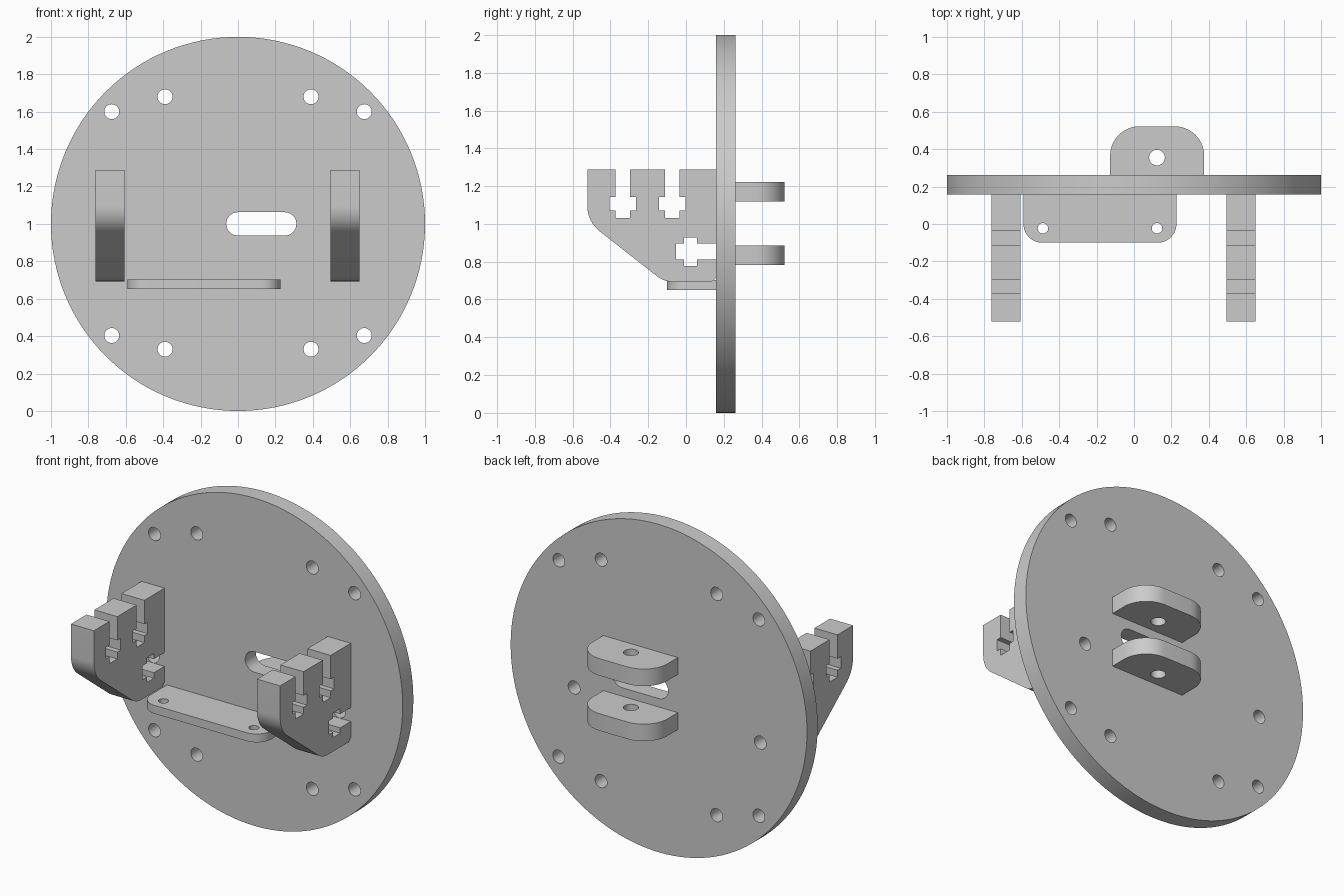
import bpy, bmesh, math
from mathutils import Matrix, Vector

cube = bpy.data.objects.get("Cube")
if cube:
    bpy.data.objects.remove(cube, do_unlink=True)

grey = bpy.data.materials.new("plain grey")
grey.use_nodes = True
grey.diffuse_color = (0.6, 0.6, 0.6, 1)
grey.node_tree.nodes["Principled BSDF"].inputs["Base Color"].default_value = (0.6, 0.6, 0.6, 1)

# Each plane maps profile axes (u, v) and thickness w to world axes
PLANES = {
    "xz": Matrix(((1, 0, 0), (0, 0, -1), (0, 1, 0))),
    "yz": Matrix(((0, 0, 1), (1, 0, 0), (0, 1, 0))),
    "xy": Matrix.Identity(3),
}


def circle(u, v, r, n=32):
    return [(u + r * math.cos(math.tau * i / n), v + r * math.sin(math.tau * i / n)) for i in range(n)]


def rounded(corners, n=10):
    """Outline from (u, v) or (u, v, radius) corners."""
    out = []
    for i, c in enumerate(corners):
        p = Vector(c[:2])
        if len(c) == 2:
            out.append(tuple(p))
            continue
        a = (Vector(corners[i - 1][:2]) - p).normalized()
        b = (Vector(corners[(i + 1) % len(corners)][:2]) - p).normalized()
        half = a.angle(b) / 2
        r = c[2]
        centre = p + (a + b).normalized() * (r / math.sin(half))
        start = p + a * (r / math.tan(half)) - centre
        end = p + b * (r / math.tan(half)) - centre
        turn = math.atan2(start.x * end.y - start.y * end.x, start.dot(end))
        for k in range(n + 1):
            t = turn * k / n
            q = centre + Matrix.Rotation(t, 2) @ start
            out.append(tuple(q))
    return out


def plate(name, plane, outlines, low, high):
    """Solid plate: first outline is the edge, the others are holes."""
    curve = bpy.data.curves.new(name, "CURVE")
    curve.dimensions = "2D"
    curve.fill_mode = "BOTH"
    curve.extrude = (high - low) / 2
    for pts in outlines:
        s = curve.splines.new("POLY")
        s.points.add(len(pts) - 1)
        for point, (u, v) in zip(s.points, pts):
            point.co = (u, v, 0, 1)
        s.use_cyclic_u = True
    helper = bpy.data.objects.new(name + " outline", curve)
    bpy.context.collection.objects.link(helper)
    graph = bpy.context.evaluated_depsgraph_get()
    mesh = bpy.data.meshes.new_from_object(helper.evaluated_get(graph))
    bpy.data.objects.remove(helper, do_unlink=True)

    bm = bmesh.new()
    bm.from_mesh(mesh)
    bmesh.ops.remove_doubles(bm, verts=bm.verts, dist=1e-5)
    for v in bm.verts:
        v.co.z += (low + high) / 2
    bm.transform(PLANES[plane].to_4x4())
    bmesh.ops.recalc_face_normals(bm, faces=bm.faces)
    bm.to_mesh(mesh)
    bm.free()
    mesh.materials.clear()
    mesh.materials.append(grey)
    obj = bpy.data.objects.new(name, mesh)
    bpy.context.collection.objects.link(obj)
    bpy.ops.object.select_all(action="DESELECT")
    obj.select_set(True)
    bpy.context.view_layer.objects.active = obj
    bpy.ops.object.shade_smooth_by_angle(angle=math.radians(30))
    return obj


FRONT, BACK, END = 0.159, 0.262, 0.522
BRACKETS = {"right_bracket": (-0.762, -0.607), "left_bracket": (0.494, 0.65)}

# Round base plate with bolt holes, bracket screw holes and a cable slot
holes = [circle(s * x, z, 0.04) for s in (-1, 1)
         for x, z in ((0.675, 1.6), (0.675, 0.403), (0.39, 1.68), (0.39, 0.33))]
holes += [circle((a + b) / 2, 0.852, 0.04) for a, b in BRACKETS.values()]
r = 0.0624
slot = rounded([(-0.063, 1 - r, r), (0.312, 1 - r, r), (0.312, 1 + r, r), (-0.063, 1 + r, r)])
plate("base_disc", "xz", [circle(0, 1, 1, 128), slot] + holes, -BACK, -FRONT)


# Side brackets with nut slots in the top and rear edges
def top_slot(y):
    """Cross-shaped slot, open at the top, centred on y."""
    w, n = 0.038, 0.07
    left = [(-w, 1.288), (-w, 1.143), (-n, 1.143), (-n, 1.072), (-w, 1.072), (-w, 1.03)]
    return [(y + u, v) for u, v in left] + [(y - u, v) for u, v in reversed(left)]


rear = [(0.057, 0.895), (0.057, 0.928), (-0.011, 0.928), (-0.011, 0.895), (-0.053, 0.895)]
rear_slot = [(FRONT, 0.895)] + rear + [(u, 1.706 - v) for u, v in reversed(rear)] + [(FRONT, 0.811)]
profile = ([(-END, 1.288), ] + top_slot(-0.334) + top_slot(-0.073) + [(FRONT, 1.288)]
           + rear_slot + [(FRONT, 0.715), (0.135, 0.693), (-0.115, 0.693, 0.15), (-END, 1.012, 0.17)])
for name, (a, b) in BRACKETS.items():
    plate(name, "yz", [rounded(profile)], a, b)

# Front shelf with two screw holes
shelf = rounded([(-0.591, FRONT), (-0.591, -0.1, 0.1), (0.227, -0.1, 0.1), (0.227, FRONT)])
plate("front_shelf", "xy", [shelf] + [circle(x, -0.023, 0.028) for x in (-0.487, 0.123)], 0.651, 0.702)

# Pair of rear hinge lugs with a pin hole
lug = rounded([(-0.128, BACK), (0.375, BACK), (0.375, END, 0.157), (-0.128, END, 0.157)])
for name, low in (("lower_lug", 0.782), ("upper_lug", 1.118)):
    plate(name, "xy", [lug, circle(0.123, 0.355, 0.042)], low, low + 0.104)
